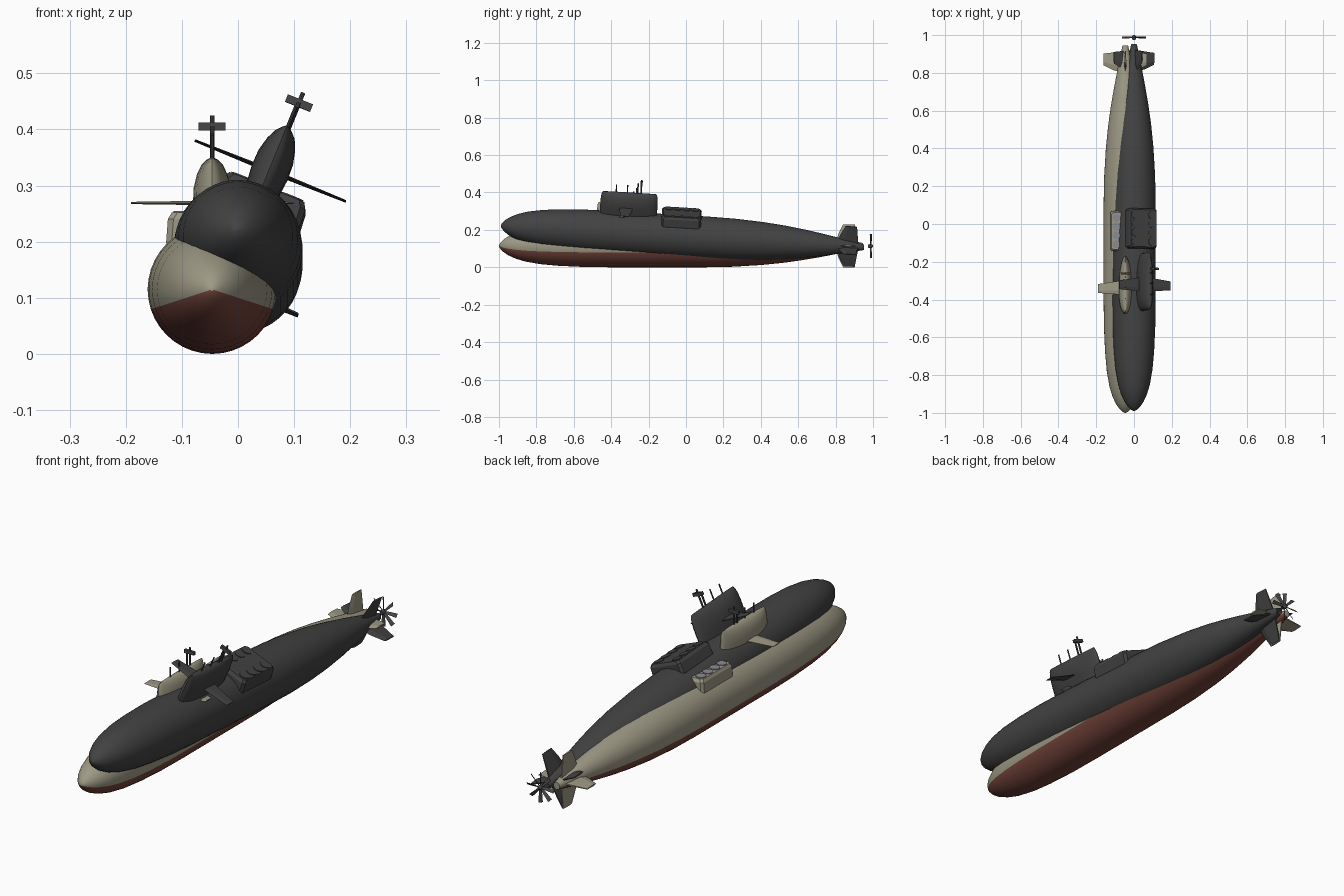
import bpy, bmesh, math
from mathutils import Matrix, Vector

if "Cube" in bpy.data.objects:
    bpy.data.objects.remove(bpy.data.objects["Cube"])


def material(name, r, g, b):
    m = bpy.data.materials.new(name)
    m.diffuse_color = (r, g, b, 1)
    m.use_nodes = True
    m.node_tree.nodes["Principled BSDF"].inputs["Base Color"].default_value = m.diffuse_color
    return m


TAN = material("tan paint", 0.34, 0.32, 0.235)
RED = material("red underside", 0.17, 0.055, 0.042)
DARK = material("charcoal paint", 0.055, 0.055, 0.055)
GREY = material("hatch grey", 0.25, 0.27, 0.30)
METAL = material("mast metal", 0.06, 0.06, 0.065)


def loft(name, rings, mats, xf, smooth=False, rule=None):
    """Skin equal-sized rings, cap both ends, and colour the faces by a rule."""
    bm = bmesh.new()
    loops = [[bm.verts.new(p) for p in ring] for ring in rings]
    n = len(loops[0])
    for a, b in zip(loops, loops[1:]):
        for i in range(n):
            j = (i + 1) % n
            bm.faces.new((a[i], a[j], b[j], b[i]))
    bm.faces.new(loops[0])
    bm.faces.new(loops[-1])
    bmesh.ops.recalc_face_normals(bm, faces=bm.faces)
    if rule:
        for f in bm.faces:
            f.material_index = rule(f.calc_center_median())
    me = bpy.data.meshes.new(name)
    bm.to_mesh(me)
    bm.free()
    for m in mats:
        me.materials.append(m)
    ob = bpy.data.objects.new(name, me)
    bpy.context.collection.objects.link(ob)
    ob.matrix_world = xf
    if smooth:
        bpy.ops.object.select_all(action='DESELECT')
        ob.select_set(True)
        bpy.context.view_layer.objects.active = ob
        bpy.ops.object.shade_smooth_by_angle(angle=math.radians(40))
    return ob


def circle(r, z, n, cx=0, cy=0):
    return [(cx + r * math.cos(2 * math.pi * i / n),
             cy + r * math.sin(2 * math.pi * i / n), z) for i in range(n)]


def box(name, lo, hi, mat, xf):
    rings = [[(lo[0], lo[1], z), (hi[0], lo[1], z), (hi[0], hi[1], z), (lo[0], hi[1], z)]
             for z in (lo[2], hi[2])]
    return loft(name, rings, [mat], xf)


def blade(name, root, tip, mat, xf):
    """Tapered plate; each section is (x, y front, y back, half thickness)."""
    def section(x, y0, y1, t):
        c = (y1 - y0) * 0.3
        return [(x, y0, 0), (x, y0 + c, t), (x, y1, t * 0.4),
                (x, y1, -t * 0.4), (x, y0 + c, -t)]
    return loft(name, [section(*root), section(*tip)], [mat], xf)


HULL = [(-1.0, .003), (-.993, .016), (-.975, .034), (-.95, .051), (-.91, .069),
        (-.86, .084), (-.78, .098), (-.68, .107), (-.55, .113), (-.4, .115),
        (.1, .115), (.25, .112), (.4, .103), (.52, .091), (.62, .077),
        (.72, .060), (.82, .041), (.89, .027), (.945, .015)]


def submarine(tag, xf, upper, lower, hatch):
    def nm(part):
        return tag + " " + part

    # hull with the lower paint starting 18 degrees under the waist
    rings = [[(x, y, z) for x, z, _ in circle(r, 0, 40)] for y, r in HULL]
    loft(nm("hull"), rings, [upper, lower], xf, True,
         lambda c: 1 if c.z < -abs(c.x) * math.tan(math.radians(18)) else 0)

    # sail: teardrop plan, rounded over the top
    rings = []
    for z, w, s in ((.07, .024, .98), (.11, .030, 1), (.15, .034, 1), (.18, .033, 1),
                    (.205, .027, .99), (.222, .019, .975), (.231, .010, .95),
                    (.234, .004, .93)):
        ring = []
        for i in range(28):
            a = 2 * math.pi * i / 28
            c, d = math.cos(a), math.sin(a)
            ring.append((w * d * (1 - .15 * c),
                         -.323 + .153 * s * math.copysign(abs(c) ** .85, c), z))
        rings.append(ring)
    loft(nm("sail"), rings, [upper], xf, True)

    # sail planes
    up = xf @ Matrix.Translation((0, 0, .154))
    for side, label in ((0, "right"), (math.pi, "left")):
        m = up @ (Matrix.Scale(-1, 4, (1, 0, 0)) if side else Matrix())
        blade(nm(label + " sail plane"), (.01, -.375, -.298, .004),
              (.145, -.365, -.318, .002), upper, m)

    # masts and their cross heads
    for k, (y, top, r) in enumerate(((-.395, .275, .003), (-.335, .278, .003),
                                     (-.28, .29, .004), (-.262, .31, .004))):
        loft(nm("mast %d" % (k + 1)), [circle(r, .2, 8, 0, y), circle(r, top, 8, 0, y)],
             [METAL], xf, True)
    box(nm("mast head"), (-.024, -.268, .283), (.024, -.256, .297), METAL, xf)

    # deck housing amidships, with chamfered edges
    rings = []
    for z, w, y0, y1 in ((.05, .079, -.135, .062), (.085, .082, -.144, .068),
                         (.125, .079, -.144, .068), (.137, .072, -.136, .060)):
        k = .01
        rings.append([(-w + k, y0, z), (w - k, y0, z), (w, y0 + k, z), (w, y1 - k, z),
                      (w - k, y1, z), (-w + k, y1, z), (-w, y1 - k, z), (-w, y0 + k, z)])
    loft(nm("deck housing"), rings, [upper], xf)
    for x in (-.048, .048):
        for i in range(4):
            y = -.108 + i * .047
            loft(nm("housing hatch"), [circle(.021, .134, 12, x, y),
                                       circle(.021, .140, 12, x, y)], [hatch], xf)

    # cross-shaped tail fins
    for k in range(4):
        m = xf @ Matrix.Rotation(k * math.pi / 2, 4, 'Y')
        blade(nm("tail fin %d" % (k + 1)), (.01, .80, .915, .007),
              (.065, .815, .908, .006), upper, m)
        blade(nm("tail fin tip %d" % (k + 1)), (.065, .815, .908, .006),
              (.115, .84, .902, .004), upper, m)


# level boat, and a second one rolled to starboard and pitched up at the bow
submarine("level", Matrix.Translation((-.046, 0, .115)), TAN, RED, GREY)
tilted = (Matrix.Translation((0, .008, .163))
          @ Matrix.Rotation(math.radians(-3.4), 4, 'X')
          @ Matrix.Rotation(math.radians(22), 4, 'Y'))
submarine("tilted", tilted, DARK, DARK, DARK)

# propeller
prop = Matrix.Translation((0, .988, .113))
hub = [[(x, y, z) for x, z, _ in circle(r, 0, 12)]
       for y, r in ((-.014, .008), (-.004, .011), (.006, .010), (.012, .004))]
loft("propeller hub", hub, [METAL], prop, True)
for k in range(8):
    m = prop @ Matrix.Rotation(k * math.pi / 4, 4, 'Y') @ Matrix.Rotation(.9, 4, 'X')
    blade("propeller blade %d" % (k + 1), (.006, -.005, .005, .0015),
          (.064, -.009, .009, .001), METAL, m)
